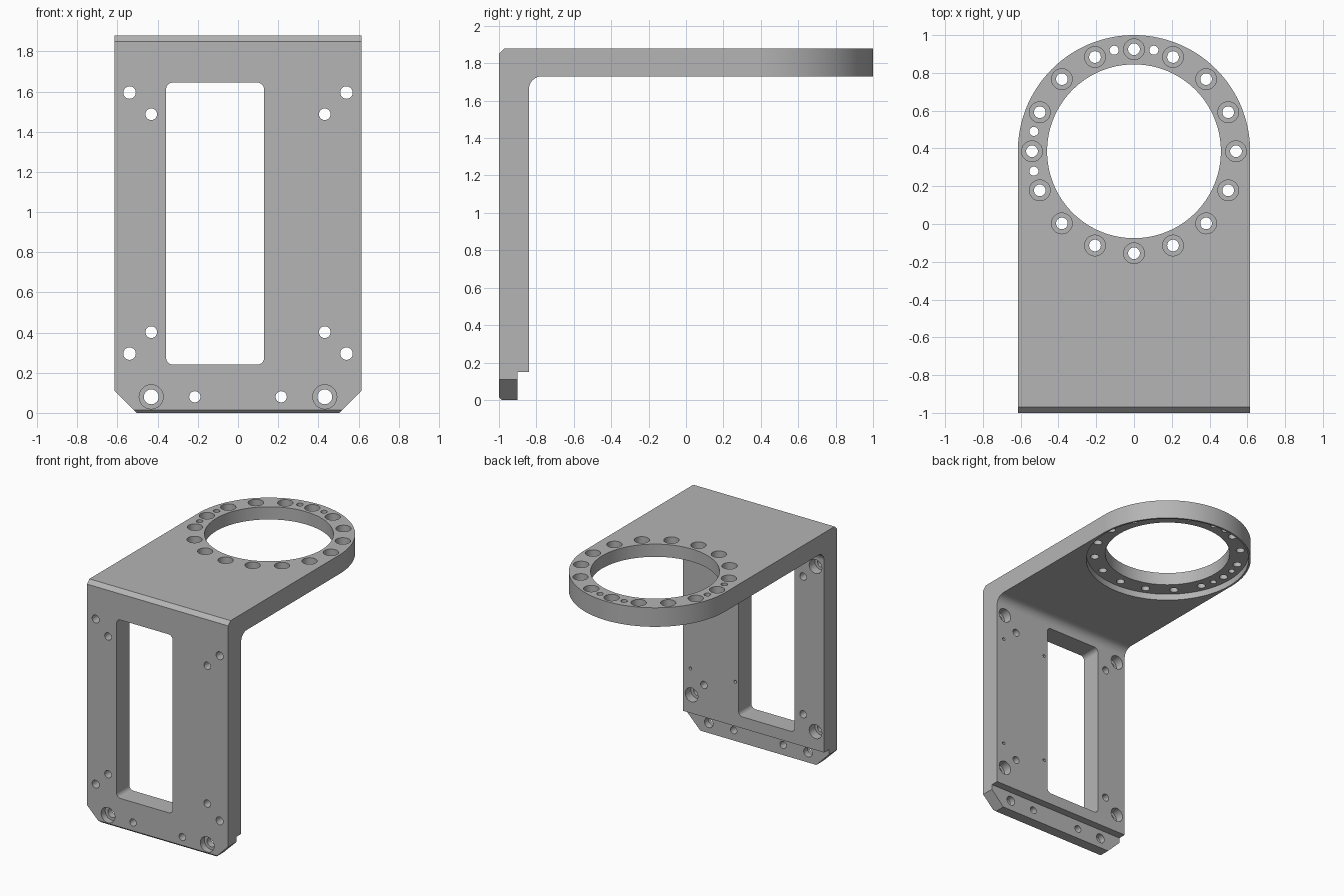
import bpy, bmesh, math
from mathutils import Vector

if "Cube" in bpy.data.objects:
    bpy.data.objects.remove(bpy.data.objects["Cube"], do_unlink=True)

# Single painted-metal colour
metal = bpy.data.materials.new("grey_metal")
metal.use_nodes = True
GREY = (0.46, 0.46, 0.46, 1)
metal.diffuse_color = GREY
metal.node_tree.nodes["Principled BSDF"].inputs["Base Color"].default_value = GREY

HALF_W, TOP, RING_Y = 0.615, 1.88, 0.385
UNDER, WALL_BACK = 1.73, -0.84

# Maps outline coordinates (a, b) and a depth d to space
AXES = {"X": lambda a, b, d: (d, a, b),
        "Y": lambda a, b, d: (a, d, b),
        "Z": lambda a, b, d: (a, b, d)}


def arc(cx, cy, r, start, end, n):
    angles = [math.radians(start + (end - start) * i / n) for i in range(n + 1)]
    return [(cx + r * math.cos(t), cy + r * math.sin(t)) for t in angles]


def circle(cx, cy, r, n=32):
    return arc(cx, cy, r, 0, 360, n)[:-1]


def rounded_rect(x0, x1, y0, y1, r):
    corners = [(x1 - r, y1 - r), (x0 + r, y1 - r), (x0 + r, y0 + r), (x1 - r, y0 + r)]
    return [p for i, (x, y) in enumerate(corners)
            for p in arc(x, y, r, i * 90, i * 90 + 90, 8)]


def prisms(name, items):
    """One object made of extruded outlines: (axis, outline, low, high)."""
    bm = bmesh.new()
    for axis, outline, lo, hi in items:
        to3d = AXES[axis]
        low = [bm.verts.new(to3d(a, b, lo)) for a, b in outline]
        high = [bm.verts.new(to3d(a, b, hi)) for a, b in outline]
        n = len(outline)
        bm.faces.new(low)
        bm.faces.new(high[::-1])
        for i in range(n):
            j = (i + 1) % n
            bm.faces.new((low[j], low[i], high[i], high[j]))
    bmesh.ops.recalc_face_normals(bm, faces=bm.faces)
    mesh = bpy.data.meshes.new(name)
    bm.to_mesh(mesh)
    bm.free()
    obj = bpy.data.objects.new(name, mesh)
    bpy.context.collection.objects.link(obj)
    mesh.materials.append(metal)
    return obj


def combine(target, tool, operation):
    tool.hide_render = True
    mod = target.modifiers.new("cut", "BOOLEAN")
    mod.operation, mod.solver, mod.object = operation, "EXACT", tool
    bpy.context.view_layer.objects.active = target
    bpy.ops.object.modifier_apply(modifier=mod.name)
    bpy.data.objects.remove(tool, do_unlink=True)


# L-shaped side profile with chamfers, inner fillet and stepped foot
fillet = 0.07
profile = [(-1, 0.015), (-0.985, 0), (-0.9, 0), (-0.9, 0.15), (WALL_BACK, 0.15)]
profile += arc(WALL_BACK + fillet, UNDER - fillet, fillet, 180, 90, 12)
profile += [(1.1, UNDER), (1.1, TOP), (-0.97, TOP), (-1, TOP - 0.03)]
bracket = prisms("bracket", [("X", profile, -0.7, 0.7)])

# Rounded end of the top plate
plan = [(-HALF_W, -1.2), (HALF_W, -1.2)] + arc(0, RING_Y, HALF_W, 0, 180, 72)
combine(bracket, prisms("plan_outline", [("Z", plan, -0.2, 2.2)]), "INTERSECT")

# Clipped lower corners of the wall
front = [(-0.505, -0.1), (0.505, -0.1), (0.505, 0), (HALF_W + 0.1, 0.21),
         (HALF_W + 0.1, 2.1), (-HALF_W - 0.1, 2.1), (-HALF_W - 0.1, 0.21), (-0.505, 0)]
combine(bracket, prisms("front_outline", [("Y", front, -1.3, 1.3)]), "INTERSECT")

# Shallow cuts: ring recess underneath, counterbores and blind holes
bolts = [(0.54 * math.cos(i * math.pi / 8), RING_Y + 0.54 * math.sin(i * math.pi / 8))
         for i in range(16)]
shallow = [("Z", circle(0, RING_Y, 0.6, 128), 1.6, UNDER + 0.05)]
shallow += [("Z", circle(x, y, 0.055), TOP - 0.06, 2) for x, y in bolts]
for side in (-1, 1):
    shallow.append(("Y", circle(side * 0.432, 0.08, 0.06), -1.1, -0.95))
    for z in (0.295, 1.595):
        shallow.append(("Y", circle(side * 0.54, z, 0.055), -0.91, -0.8))
for x in (0.16, 0.55):
    for z in (0.5, 1.39):
        shallow.append(("Y", circle(x, z, 0.012, 16), -0.9, -0.8))
combine(bracket, prisms("shallow_cutters", shallow), "DIFFERENCE")

# Through cuts: big bore, window and all screw holes
through = [("Z", circle(0, RING_Y, 0.46, 128), 1.5, 2.1),
           ("Y", rounded_rect(-0.358, 0.13, 0.24, 1.645, 0.035), -1.2, -0.7)]
through += [("Z", circle(x, y, 0.031), 1.5, 2.1) for x, y in bolts]
pins = [(-0.105, 0.92), (0.105, 0.92), (-0.53, 0.49), (-0.53, 0.28)]
through += [("Z", circle(x, y, 0.024), 1.5, 2.1) for x, y in pins]
wall_holes = [(0.432, 0.08, 0.037), (0.215, 0.08, 0.028), (0.54, 0.295, 0.031),
              (0.54, 1.595, 0.031), (0.432, 0.402, 0.029), (0.432, 1.487, 0.029)]
through += [("Y", circle(side * x, z, r), -1.2, -0.7)
            for side in (-1, 1) for x, z, r in wall_holes]
combine(bracket, prisms("through_cutters", through), "DIFFERENCE")

# Smooth curved walls, crisp edges
bpy.ops.object.select_all(action="DESELECT")
bracket.select_set(True)
bpy.context.view_layer.objects.active = bracket
bpy.ops.object.shade_smooth_by_angle(angle=math.radians(25))
weighted = bracket.modifiers.new("even_shading", "WEIGHTED_NORMAL")
weighted.keep_sharp = True
